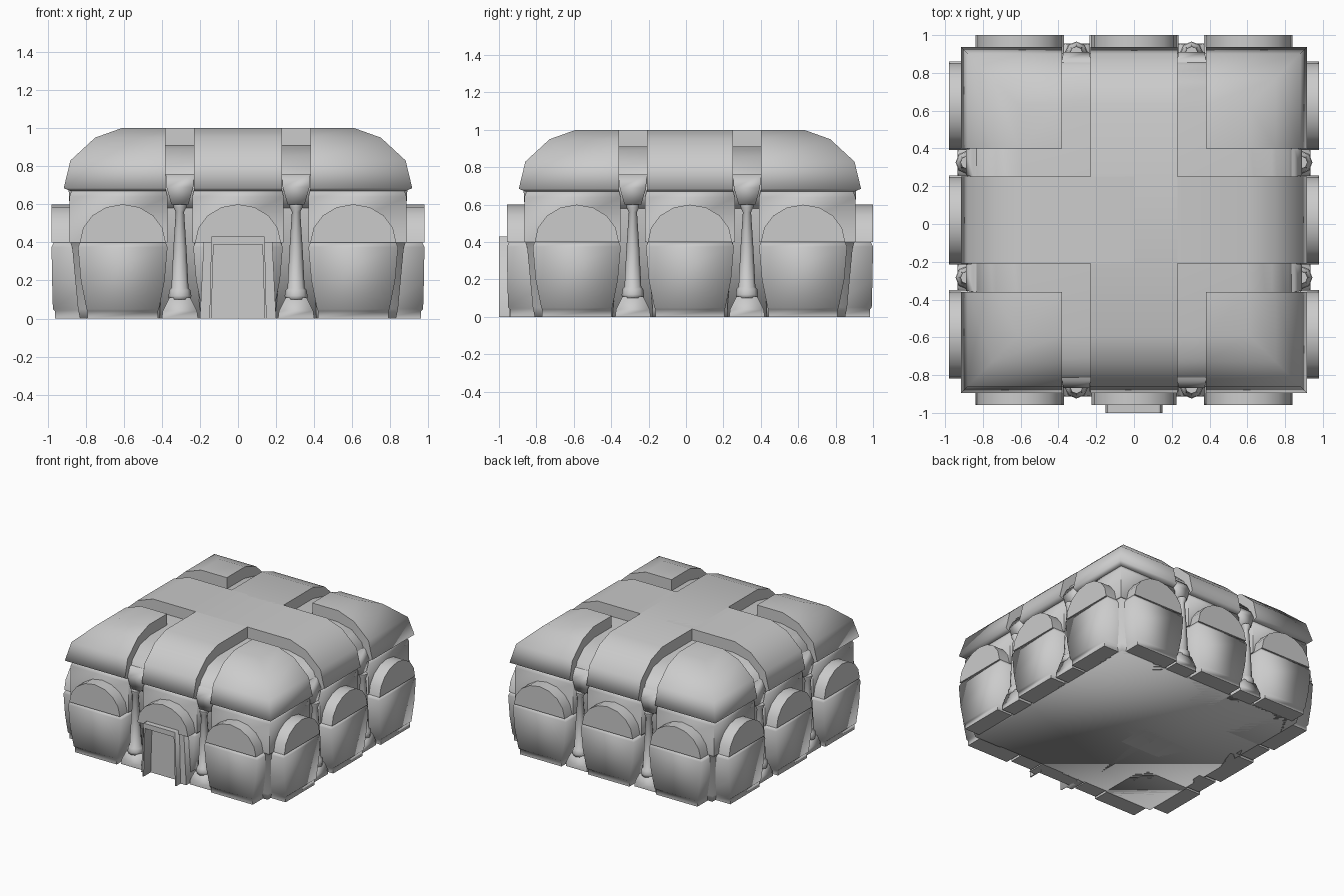
import bpy
import bmesh
from math import cos, sin, pi, radians
from mathutils import Matrix

cube = bpy.data.objects.get("Cube")
if cube:
    bpy.data.objects.remove(cube, do_unlink=True)

CENTRE_Y = 0.021
stone = bpy.data.materials.new("pale_stone")
stone.use_nodes = True
stone.diffuse_color = (0.6, 0.6, 0.6, 1)
stone.node_tree.nodes["Principled BSDF"].inputs["Base Color"].default_value = (0.6, 0.6, 0.6, 1)


def rect(x0, x1, y0, y1, z):
    return [(x0, y0, z), (x1, y0, z), (x1, y1, z), (x0, y1, z)]


def disc(x, y, r, z, sides=8):
    return [(x + r * cos(2 * pi * i / sides), y + r * sin(2 * pi * i / sides), z)
            for i in range(sides)]


def loft(name, rings, turn=0):
    """Skin a stack of rings, cap both ends and turn it to one side of the building."""
    bm = bmesh.new()
    loops = [[bm.verts.new(p) for p in ring] for ring in rings]
    for a, b in zip(loops, loops[1:]):
        for i in range(len(a)):
            j = (i + 1) % len(a)
            bm.faces.new((a[i], a[j], b[j], b[i]))
    bm.faces.new(loops[0][::-1])
    bm.faces.new(loops[-1])
    bmesh.ops.recalc_face_normals(bm, faces=bm.faces)
    bm.transform(Matrix.Translation((0, CENTRE_Y, 0)) @ Matrix.Rotation(turn * pi / 2, 4, 'Z'))
    mesh = bpy.data.meshes.new(name)
    bm.to_mesh(mesh)
    bm.free()
    mesh.materials.append(stone)
    obj = bpy.data.objects.new(name, mesh)
    bpy.context.collection.objects.link(obj)
    bpy.ops.object.select_all(action='DESELECT')
    obj.select_set(True)
    bpy.context.view_layer.objects.active = obj
    bpy.ops.object.shade_smooth_by_angle(angle=radians(89.9))
    return obj


def span(i, outer, gap, inner):
    """Range covered by the low, middle or high module along one axis."""
    if i == 0:
        return (-0.23 + gap, 0.23 - gap)
    return (inner + gap, outer) if i > 0 else (-outer, -inner - gap)


def module(name, i, j, levels):
    """levels are (outer half size, gap, height)"""
    rings = []
    for outer, gap, z in levels:
        # middle modules run through to the centre of the building
        xs = span(i, outer, gap, 0.38 if j else 0)
        ys = span(j, outer, gap, 0.38 if i else 0)
        rings.append(rect(*xs, *ys, z))
    loft(name, rings)


# Core and sunken roof seen in the channels between modules
loft("core_walls", [rect(-h, h, -h, h, z) for h, z in ((0.82, 0), (0.84, 0.6))])
loft("sunken_roof", [rect(-h, h, -h, h, z) for h, z in
                     ((0.84, 0.58), (0.86, 0.68), (0.82, 0.8), (0.73, 0.88), (0.6, 0.91))])

# Eight outer modules: lower wall, upper wall and vaulted roof
LOWER = ((0.83, 0.03, 0), (0.84, 0.03, 0.05), (0.87, 0.0, 0.37), (0.88, 0.0, 0.4))
UPPER = ((0.885, -0.01, 0.4), (0.885, -0.01, 0.64), (0.87, 0.0, 0.68))
ROOF = ((0.88, 0, 0.67), (0.915, 0, 0.685), (0.88, 0, 0.83), (0.75, 0, 0.95), (0.61, 0, 1.0))
for i in (-1, 0, 1):
    for j in (-1, 0, 1):
        if i or j:
            module("lower_wall", i, j, LOWER)
            module("upper_wall", i, j, UPPER)
            module("vaulted_roof", i, j, ROOF)

BAY = ((0.185, 0.962, 0), (0.185, 0.962, 0.04), (0.19, 0.972, 0.05), (0.22, 0.976, 0.2),
       (0.235, 0.979, 0.375), (0.225, 0.967, 0.4))
COLUMN = ((0.058, 0.1), (0.06, 0.12), (0.055, 0.15), (0.045, 0.16), (0.035, 0.36),
          (0.022, 0.56), (0.034, 0.585), (0.034, 0.6))

for side in range(4):
    for c in (-0.605, 0, 0.605):
        # Tapered bay, set back where the doorway stands
        cut = 0.07 if side == 0 and c == 0 else 0
        loft("bay", [rect(c - w, c + w, cut - d, -0.75, z) for w, d, z in BAY], side)
        # Arched canopy over the bay
        arch = [(c - 0.225 * cos(pi * k / 8), 0.4 + 0.2 * sin(pi * k / 8)) for k in range(9)]
        loft("arched_canopy", [[(x, y, z) for x, z in arch] for y in (-0.979, -0.8)], side)
    for c in (-0.305, 0.305):
        # Column on a flared foot with a bracket above
        loft("column_foot", [rect(c - w, c + w, -d, -0.78, z) for w, d, z in
                             ((0.095, 0.935, 0), (0.09, 0.935, 0.04), (0.055, 0.93, 0.11))], side)
        loft("column", [disc(c, -0.885, r, z) for r, z in COLUMN], side)
        loft("column_bracket", [rect(c - w, c + w, -d, -0.78, z) for w, d, z in
                                ((0.045, 0.885, 0.6), (0.07, 0.89, 0.69), (0.075, 0.85, 0.76))], side)

# Doorway: sloping jambs and lintel, raised inner trim and recessed door
for s in (-1, 1):
    loft("door_jamb", [rect(s * a, s * b, -0.965, -0.8, z) for a, b, z in
                       ((0.14, 0.2, 0), (0.13, 0.178, 0.44))])
    loft("door_trim", [rect(s * a, s * b, -1.021, -0.86, z) for a, b, z in
                       ((0.14, 0.15, 0), (0.127, 0.14, 0.43))])
loft("door_lintel", [rect(-w, w, -0.972, -0.8, z) for w, z in ((0.178, 0.43), (0.185, 0.475), (0.17, 0.485))])
loft("door_trim_top", [rect(-0.135, 0.135, -1.021, -0.86, z) for z in (0.39, 0.43)])
loft("door_panel", [rect(-w, w, -0.93, -0.8, z) for w, z in ((0.145, 0), (0.135, 0.4))])
